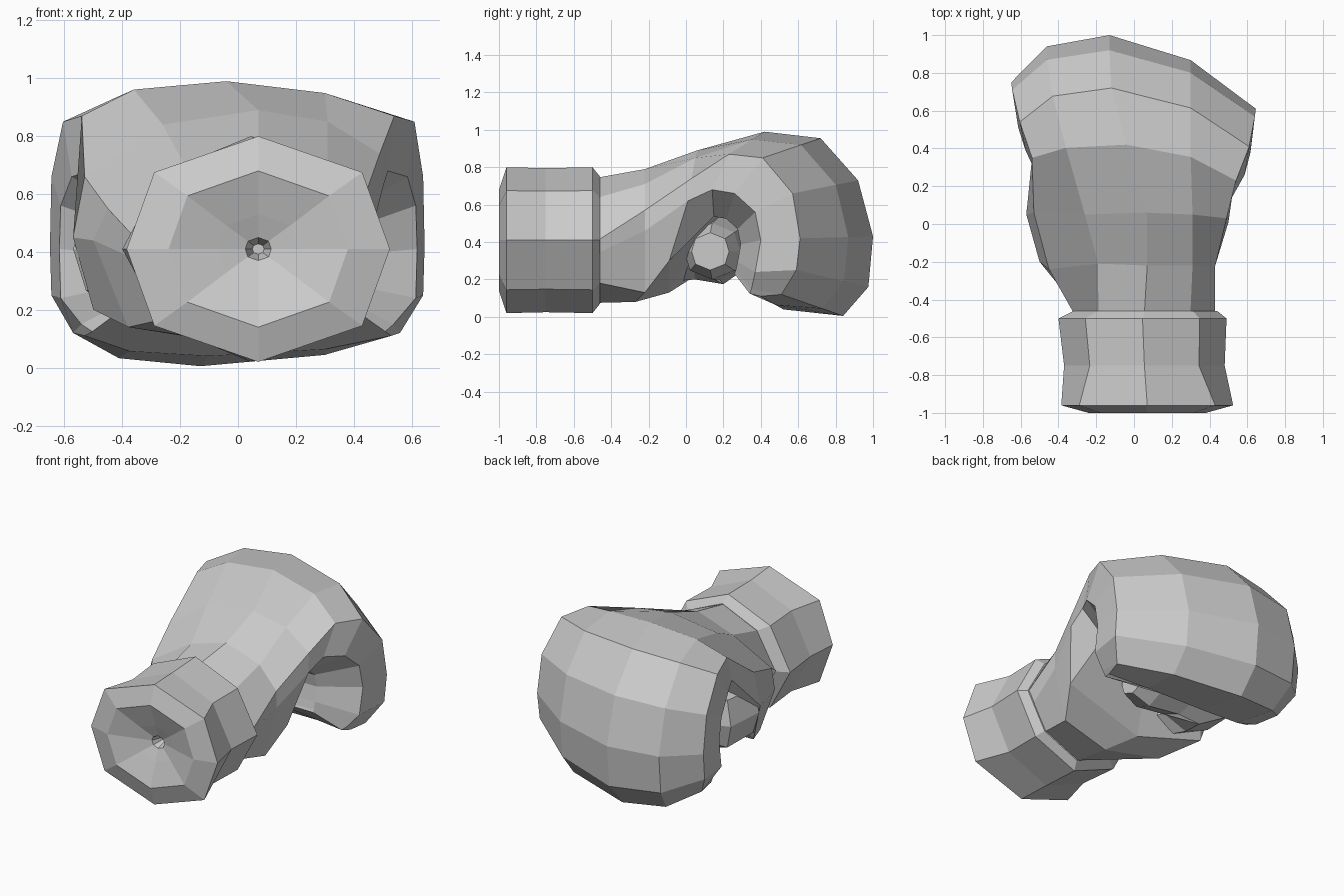
import bpy, bmesh
from mathutils import Vector

cube = bpy.data.objects.get("Cube")
if cube:
    bpy.data.objects.remove(cube)

grey = bpy.data.materials.new("plain_grey")
grey.use_nodes = True
COLOUR = (0.6, 0.6, 0.6, 1)
grey.diffuse_color = COLOUR
grey.node_tree.nodes["Principled BSDF"].inputs["Base Color"].default_value = COLOUR


def loft(name, rings):
    """Skin a list of equal-length point rings into a closed, flat shaded object."""
    bm = bmesh.new()
    loops = [[bm.verts.new(p) for p in ring] for ring in rings]
    n = len(loops[0])
    for a, b in zip(loops, loops[1:]):
        for i in range(n):
            j = (i + 1) % n
            bm.faces.new((a[i], a[j], b[j], b[i]))
    bm.faces.new(loops[0])
    bm.faces.new(loops[-1])
    bmesh.ops.recalc_face_normals(bm, faces=bm.faces)
    mesh = bpy.data.meshes.new(name)
    bm.to_mesh(mesh)
    bm.free()
    mesh.materials.append(grey)
    obj = bpy.data.objects.new(name, mesh)
    bpy.context.collection.objects.link(obj)
    return obj


def octagon(y, rx, rz, cx=.07, corner=.79):
    """Eight points: left side, over the top, right side, underneath."""
    c = corner
    signs = [(-1, 0), (-c, .68), (0, 1), (c, .68), (1, 0), (c, -.68), (0, -1), (-c, -.68)]
    return [Vector((cx + u * rx, y, .41 + v * rz)) for u, v in signs]


# Cuff with a dished front and a small hole in its centre
loft("cuff", [
    octagon(-.46, .38, .34, .06, .66), octagon(-.5, .445, .39, .045, .68),
    octagon(-.75, .425, .385, .055, .68), octagon(-.96, .455, .39),
    octagon(-1, .31, .27), octagon(-.95, .14, .12),
    octagon(-.92, .045, .04), octagon(-.85, .02, .018)])

# Palm rings: five points over the back of the hand, five underneath
wrist = octagon(-.47, .375, .335, .055, .65)
wrist.insert(5, wrist[4].lerp(wrist[5], .3))
wrist.append(wrist[0].lerp(wrist[8], .3))
palm = [
    (-.45, -.24, .55), (-.19, -.21, .71), (.07, -.22, .79), (.31, -.22, .71), (.43, -.22, .57),
    (.43, -.22, .46), (.35, -.22, .13), (0, -.27, .08), (-.38, -.22, .14), (-.5, -.2, .44)]
knuckle_base = [
    (-.53, .06, .66), (-.26, .05, .84), (.07, .06, .89), (.31, .05, .85), (.49, .03, .74),
    (.5, .01, .62), (.42, -.09, .3), (-.1, -.09, .13), (-.5, .02, .2), (-.57, .05, .45)]


# Curled fingers: a thick band wrapped around a hollow that narrows inside
HOLLOW = Vector((.16, .36))


def finger_ring(mid, edge, rim, left, right, cx, skew):
    mid, edge, rim = Vector(mid), Vector(edge), Vector(rim)
    shift = Vector((skew, 0))

    def at(x, yz):
        return Vector((x, yz.x, yz.y))
    deep = rim.lerp(HOLLOW, .45)
    return [
        at(left, edge + shift),
        at(cx + (left - cx) * .64, mid.lerp(edge + shift, .24)),
        at(cx, mid),
        at(.3, mid.lerp(edge, .34)),
        at(right, edge),
        at(right * .96, rim),
        at(.36, deep),
        at(0, deep),
        at(-.36, deep + shift * .5),
        at(left * .95, rim + shift)]


fingers = [
    ((.42, .99), (.23, .87), (.14, .68), -.54, .54, -.04, .12),
    ((.72, .955), (.41, .85), (.26, .66), -.605, .61, -.12, .13),
    ((.92, .73), (.57, .66), (.37, .56), -.645, .64, -.13, .14),
    ((1, .43), (.61, .42), (.4, .41), -.65, .645, -.13, .14),
    ((.975, .16), (.59, .25), (.37, .24), -.645, .64, -.13, .14),
    ((.84, .005), (.51, .12), (.35, .15), -.57, .56, -.13, .14),
    ((.52, .04), (.4, .11), (.34, .125), -.53, .53, -.1, .1)]
loft("palm_and_fingers",
     [wrist, palm, knuckle_base] + [finger_ring(*f) for f in fingers])

# Thumb bending across the hollow, with its rings turning from y to x
thumb_path = [
    (-.27, -.08, .37, .18, 0), (-.36, .05, .41, .21, .05),
    (-.34, .2, .4, .225, .35), (-.2, .18, .37, .17, .85),
    (0, .14, .35, .15, 1), (.12, .13, .35, .1, 1)]
rings = []
for x, y, z, r, turn in thumb_path:
    across = Vector((1 - turn, -turn, 0)).normalized()
    rings.append([Vector((x, y, z)) + across * p.x * r + Vector((0, 0, (p.z - .41) * r))
                  for p in octagon(0, 1, 1, 0)])
loft("thumb", rings)
